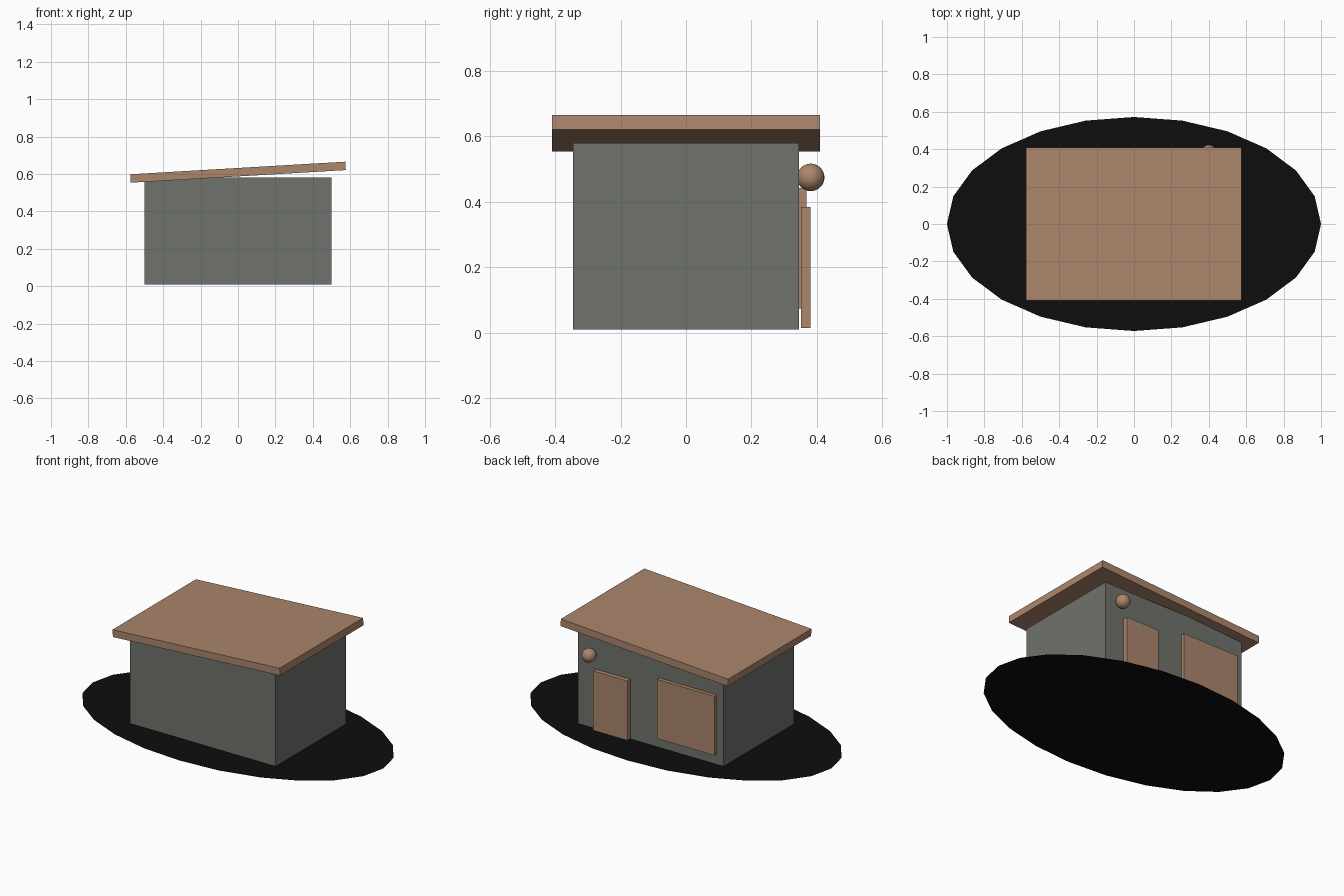
import bpy
import math

default = bpy.data.objects.get("Cube")
if default:
    bpy.data.objects.remove(default, do_unlink=True)


def make_material(name, rgb):
    mat = bpy.data.materials.new(name)
    mat.use_nodes = True
    colour = (*rgb, 1.0)
    mat.diffuse_color = colour
    mat.node_tree.nodes["Principled BSDF"].inputs["Base Color"].default_value = colour
    return mat


wood = make_material("warm_wood", (0.41, 0.24, 0.15))
stone = make_material("grey_green_wall", (0.16, 0.17, 0.15))
soil = make_material("black_ground", (0.004, 0.004, 0.004))


def finish(name, mat):
    obj = bpy.context.object
    obj.name = name
    obj.data.materials.append(mat)
    return obj


def box(name, mat, low, high, tilt=0.0):
    """Box between two corners, tilted about its own y axis."""
    centre = [(a + b) / 2 for a, b in zip(low, high)]
    bpy.ops.mesh.primitive_cube_add(size=1, location=centre, rotation=(0, tilt, 0))
    obj = finish(name, mat)
    obj.scale = [b - a for a, b in zip(low, high)]
    return obj


# Flat oval ground
bpy.ops.mesh.primitive_circle_add(vertices=24, radius=1, fill_type='NGON')
ground = finish("ground_oval", soil)
ground.scale.y = 0.572

# Hut body and its sloping slab roof
box("walls", stone, (-0.5, -0.345, 0.01), (0.5, 0.345, 0.58))
box("roof", wood, (-0.576, -0.41, 0.587), (0.576, 0.41, 0.632), -math.radians(3.35))

# Door and shutter on the back wall
box("door", wood, (0.137, 0.352, 0.015), (0.372, 0.38, 0.385))
box("window_shutter", wood, (-0.453, 0.34, 0.075), (-0.059, 0.368, 0.443))

# Round lamp above the door
bpy.ops.mesh.primitive_uv_sphere_add(segments=24, ring_count=16, radius=0.042,
                                     location=(0.4, 0.381, 0.475))
finish("lamp", wood)
bpy.ops.object.shade_smooth()
